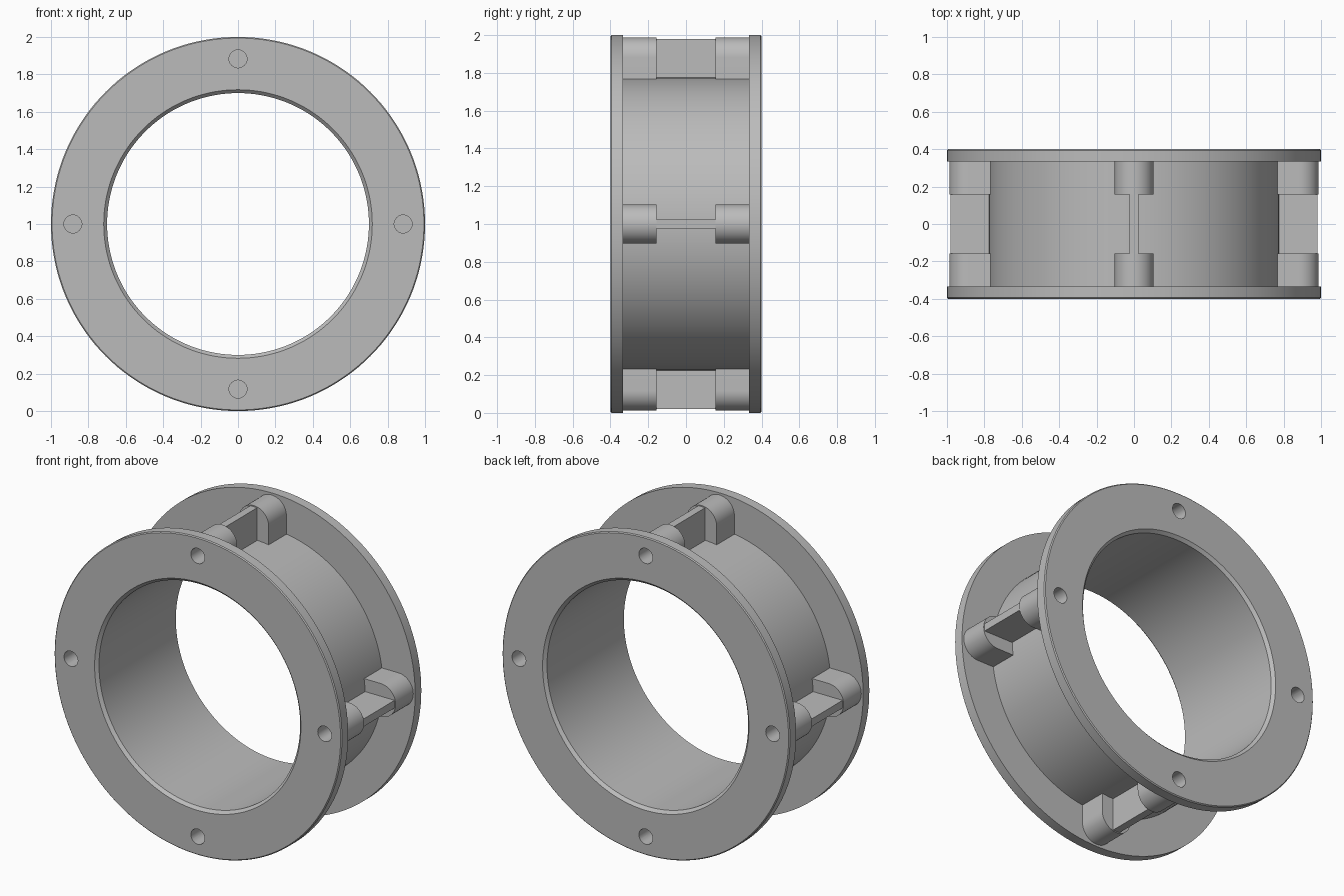
import bpy, bmesh, math
from mathutils import Matrix, Vector

cube = bpy.data.objects.get("Cube")
if cube:
    bpy.data.objects.remove(cube, do_unlink=True)

# Main dimensions
R_OUT, R_TUBE, R_BORE = 1.0, 0.775, 0.70
Y_END, Y_IN, Y_BOSS = 0.40, 0.333, 0.157
BOSS_R, BOSS_C = 0.104, 0.883
HOLE_R, HOLE_END = 0.048, 0.20

grey = bpy.data.materials.new("plain grey")
grey.use_nodes = True
COLOUR = (0.5, 0.5, 0.5, 1)
grey.diffuse_color = COLOUR
grey.node_tree.nodes["Principled BSDF"].inputs["Base Color"].default_value = COLOUR


def finish(name, bm):
    bmesh.ops.remove_doubles(bm, verts=bm.verts, dist=1e-5)
    bmesh.ops.recalc_face_normals(bm, faces=bm.faces)
    mesh = bpy.data.meshes.new(name)
    bm.to_mesh(mesh)
    bm.free()
    mesh.materials.append(grey)
    ob = bpy.data.objects.new(name, mesh)
    bpy.context.collection.objects.link(ob)
    return ob


def prism(bm, outline, y0, y1, matrix):
    """Extrude an (x, z) outline along y and place it."""
    face = bm.faces.new([bm.verts.new(matrix @ Vector((x, y0, z))) for x, z in outline])
    ext = bmesh.ops.extrude_face_region(bm, geom=[face], use_keep_orig=True)
    verts = [v for v in ext["geom"] if isinstance(v, bmesh.types.BMVert)]
    bmesh.ops.translate(bm, verts=verts, vec=(0, y1 - y0, 0))


def arc(radius, centre, start, end, steps):
    angles = [start + (end - start) * i / steps for i in range(steps + 1)]
    return [(radius * math.cos(a), centre + radius * math.sin(a)) for a in angles]


def quarter(k):
    return Matrix.Translation((0, 0, 1)) @ Matrix.Rotation(k * math.pi / 2, 4, 'Y')


# Flanged sleeve: half profile mirrored, then spun round the y axis
edge, lip = 0.006, 0.018
half = [(R_BORE, Y_END - lip), (R_BORE + lip, Y_END), (R_OUT - edge, Y_END),
        (R_OUT, Y_END - edge), (R_OUT, Y_IN), (R_TUBE, Y_IN)]
profile = half + [(r, -y) for r, y in reversed(half)]
bm = bmesh.new()
verts = [bm.verts.new((r, y, 1)) for r, y in profile]
edges = [bm.edges.new((verts[i - 1], verts[i])) for i in range(len(verts))]
bmesh.ops.spin(bm, geom=verts + edges, cent=(0, 0, 1), axis=(0, 1, 0),
               angle=2 * math.pi, steps=144, use_merge=True)
parts = [finish("flanged_sleeve", bm)]

# Round-topped screw bosses behind each flange
boss = [(-BOSS_R, 0.745)] + arc(BOSS_R, BOSS_C, math.pi, 0, 28) + [(BOSS_R, 0.745)]
for side, sign in (("front", -1), ("back", 1)):
    bm = bmesh.new()
    for k in range(4):
        prism(bm, boss, sign * Y_IN, sign * Y_BOSS, quarter(k))
    parts.append(finish(side + "_bosses", bm))

# Blind screw holes
bm = bmesh.new()
circle = arc(HOLE_R, BOSS_C, 0, 2 * math.pi, 32)[:-1]
for k in range(4):
    for sign in (-1, 1):
        prism(bm, circle, sign * (Y_END + 0.1), sign * HOLE_END, quarter(k))
cutter = finish("hole_cutter", bm)
cutter.hide_render = True

for ob in parts:
    mod = ob.modifiers.new("holes", 'BOOLEAN')
    mod.operation, mod.solver, mod.object = 'DIFFERENCE', 'EXACT', cutter
    bpy.context.view_layer.objects.active = ob
    bpy.ops.object.modifier_apply(modifier=mod.name)
bpy.data.objects.remove(cutter, do_unlink=True)

# Thin webs joining each pair of bosses
web = [(-0.024, 0.75), (-0.024, 0.98), (0.024, 0.98), (0.024, 0.75)]
bm = bmesh.new()
for k in range(4):
    prism(bm, web, -Y_BOSS, Y_BOSS, quarter(k))
parts.append(finish("webs", bm))

# Smooth the round surfaces, keep edges crisp
bpy.ops.object.select_all(action='DESELECT')
for ob in parts:
    ob.select_set(True)
bpy.context.view_layer.objects.active = parts[0]
bpy.ops.object.shade_smooth_by_angle(angle=math.radians(30))
